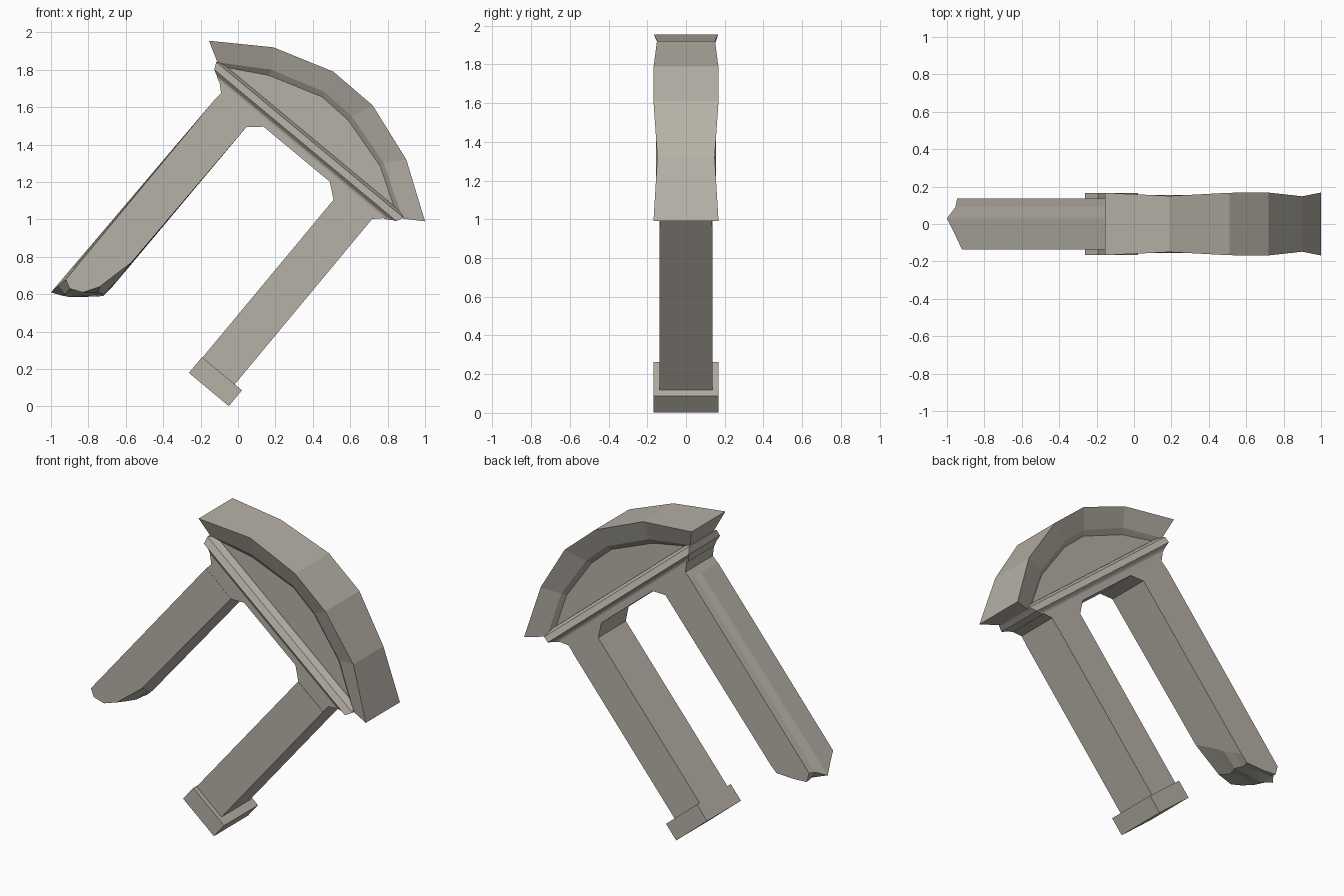
import bpy

if "Cube" in bpy.data.objects:
    bpy.data.objects.remove(bpy.data.objects["Cube"])

stone = bpy.data.materials.new("warm grey stone")
stone.diffuse_color = (0.47, 0.44, 0.385, 1)
stone.use_nodes = True
stone.node_tree.nodes["Principled BSDF"].inputs["Base Color"].default_value = stone.diffuse_color


def make(name, verts, faces):
    me = bpy.data.meshes.new(name)
    me.from_pydata(verts, [], faces)
    me.materials.append(stone)
    ob = bpy.data.objects.new(name, me)
    bpy.context.collection.objects.link(ob)
    bpy.context.view_layer.objects.active = ob
    # consistent outward normals
    ob.select_set(True)
    bpy.ops.object.mode_set(mode='EDIT')
    bpy.ops.mesh.select_all(action='SELECT')
    bpy.ops.mesh.normals_make_consistent(inside=False)
    bpy.ops.object.mode_set(mode='OBJECT')
    ob.select_set(False)
    return ob


def tilt(u, y, v):
    """Coordinates along (u) and across (v) the toppled ruin to world."""
    return (0.77 * u + 0.64 * v, y, -0.64 * u + 0.77 * v)


def loft(name, rings):
    """Closed rings joined in order, both ends capped."""
    n = len(rings[0])
    verts = [p for r in rings for p in r]
    faces = [tuple(range(n)), tuple(range(len(verts) - n, len(verts)))]
    for k in range(len(rings) - 1):
        for i in range(n):
            j = (i + 1) % n
            faces.append((k*n + i, k*n + j, k*n + n + j, k*n + n + i))
    return make(name, verts, faces)


def rect(u0, u1, hy, v):
    return [tilt(u0, -hy, v), tilt(u1, -hy, v), tilt(u1, hy, v), tilt(u0, hy, v)]


# Lintel body with bracket corners
body = [(-1.143, 1.176), (-1.138, 1.228), (-1.19, 1.275), (-0.04, 1.275),
        (-0.089, 1.228), (-0.089, 1.173), (-0.311, 1.173), (-0.39, 1.236),
        (-0.85, 1.236), (-0.919, 1.176)]
loft("lintel", [[tilt(u, y, v) for u, v in body] for y in (-0.135, 0.135)])

# Cornice moulding
mid = -0.615
loft("cornice", [rect(mid - hu, mid + hu, hy, v) for v, hu, hy in
                 [(1.27, 0.577, 0.13), (1.285, 0.60, 0.135), (1.302, 0.632, 0.155),
                  (1.34, 0.65, 0.135), (1.356, 0.62, 0.10)]])

# Right pillar and its foot
loft("right_pillar", [rect(-0.313, -0.089, 0.137, v) for v in (0.06, 1.175)])
loft("pillar_foot", [rect(-0.316, -0.039, 0.167, v) for v in (-0.03, 0.08)])

# Left pillar with a broken end, lofted from front to back
top = [(-0.755, 0), (0, 0)]
ends = [(-0.136, [(-0.92, 0.68), (-0.90, 0.63), (-0.83, 0.61), (-0.74, 0.64), (-0.57, 0.77)]),
        (-0.05, [(-0.96, 0.645), (-0.92, 0.60), (-0.84, 0.63), (-0.75, 0.61), (-0.60, 0.73)]),
        (0.03, [(-1.0, 0.61), (-0.95, 0.595), (-0.90, 0.585), (-0.72, 0.60), (-0.64, 0.68)]),
        (0.09, [(-0.955, 0.64), (-0.93, 0.60), (-0.84, 0.60), (-0.73, 0.59), (-0.66, 0.655)]),
        (0.137, [(-0.945, 0.65), (-0.93, 0.59), (-0.84, 0.585), (-0.72, 0.59), (-0.68, 0.63)])]
rings = []
for y, pts in ends:
    ring = [tilt(-1.143, y, 1.18)] + [(x, y, z) for x, z in pts]
    ring.append(tilt(-0.919, y, 1.18))
    rings.append(ring)
loft("left_broken_pillar", rings)

# Curved pediment: outer edge, sloped rim, lip and sunken panel
outer = [(-0.155, 0.167, 1.955), (0.19, 0.15, 1.92), (0.51, 0.167, 1.79),
         (0.72, 0.168, 1.61), (0.90, 0.148, 1.32), (1.0, 0.168, 0.99)]
rim = [(-0.11, 1.84), (0.18, 1.80), (0.465, 1.68), (0.61, 1.55), (0.78, 1.30), (0.88, 1.005)]
lip = [(-0.075, 1.815), (0.165, 1.77), (0.45, 1.655), (0.59, 1.53), (0.76, 1.285), (0.84, 1.05)]
strips = []
for s in (-1, 1):
    side = [[(x, s * 0.092, z) for x, z in lip],
            [(x, s * 0.115, z) for x, z in rim],
            [(x, s * y, z) for x, y, z in outer]]
    strips += side if s < 0 else side[::-1]
n = len(outer)
verts = [p for st in strips for p in st]
faces = [(k*n + i, k*n + i + 1, k*n + n + i + 1, k*n + n + i)
         for k in range(5) for i in range(n - 1)]
faces += [tuple(range(n)), tuple(range(5*n, 6*n)), (0, n - 1, 6*n - 1, 5*n)]
for e in (0, n - 1):
    faces += [(n + e, 2*n + e, 3*n + e, 4*n + e), (e, n + e, 4*n + e, 5*n + e)]
make("pediment", verts, faces)
